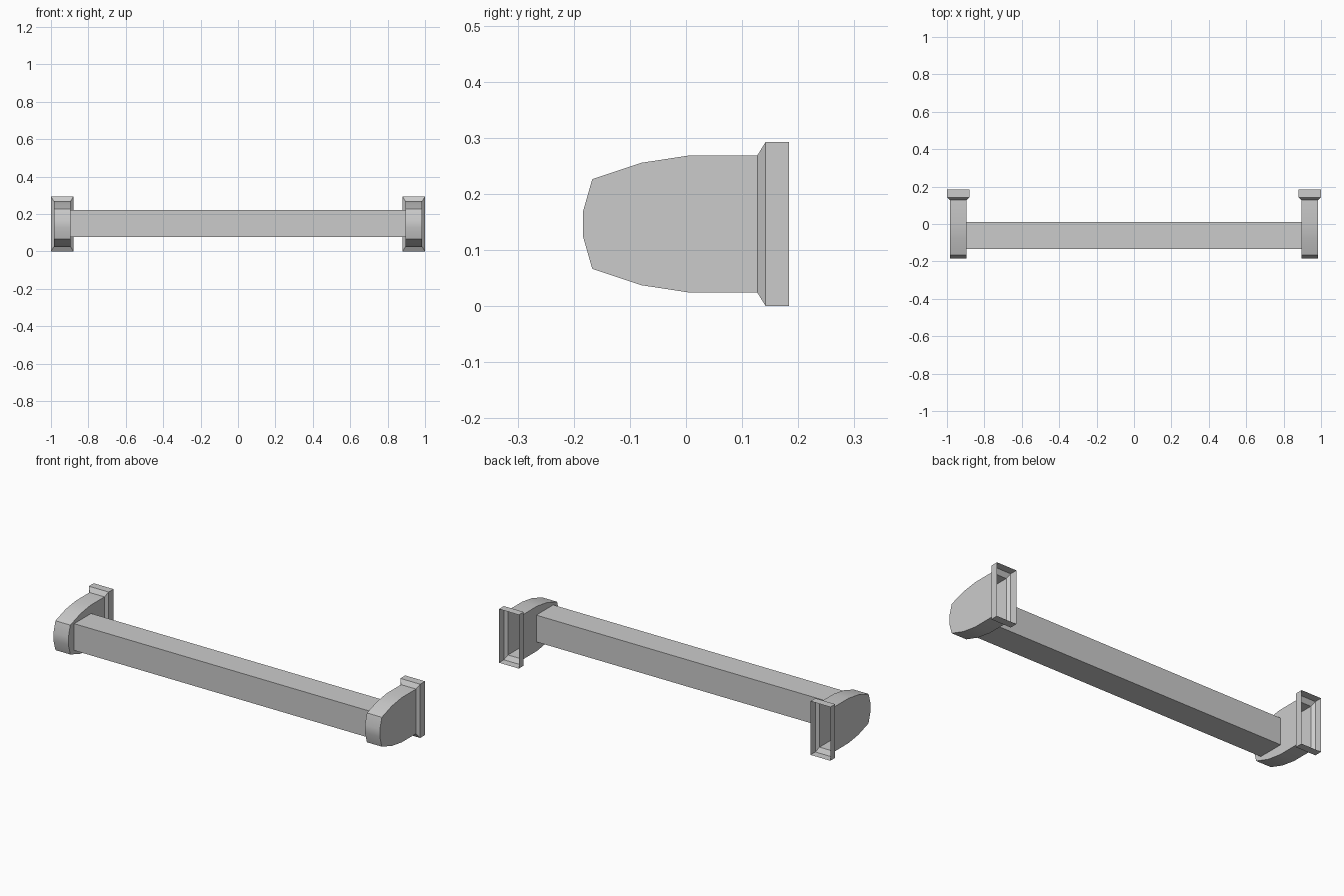
import bpy, bmesh

if "Cube" in bpy.data.objects:
    bpy.data.objects.remove(bpy.data.objects["Cube"])

ZC = 0.1465      # mid height
XC = 0.94        # bracket centre in x
HW = 0.045       # half width of bracket body


def make_object(name, bm):
    bmesh.ops.recalc_face_normals(bm, faces=bm.faces[:])
    mesh = bpy.data.meshes.new(name)
    bm.to_mesh(mesh)
    bm.free()
    obj = bpy.data.objects.new(name, mesh)
    bpy.context.collection.objects.link(obj)
    return obj


def add_bracket(name, x):
    bm = bmesh.new()
    # Upper half of the side profile (y, height from centre), mirrored below
    upper = [(0.127, 0.122), (0.005, 0.122), (-0.08, 0.109),
             (-0.167, 0.080), (-0.184, 0.021)]
    profile = upper + [(y, -h) for y, h in reversed(upper)]
    left = [bm.verts.new((x - HW, y, ZC + h)) for y, h in profile]
    right = [bm.verts.new((x + HW, y, ZC + h)) for y, h in profile]
    bm.faces.new(left)
    bm.faces.new(right[::-1])
    for i in range(len(profile) - 1):
        bm.faces.new((left[i], right[i], right[i + 1], left[i + 1]))

    # Flared wall flange, open at the back
    ring = [left[0], right[0], right[-1], left[-1]]
    for y in (0.142, 0.184):
        nxt = [bm.verts.new((x + sx * 0.06, y, ZC + sz * 0.1465))
               for sx, sz in ((-1, 1), (1, 1), (1, -1), (-1, -1))]
        for i in range(4):
            j = (i + 1) % 4
            bm.faces.new((ring[i], ring[j], nxt[j], nxt[i]))
        ring = nxt

    obj = make_object(name, bm)
    # Smooth the curved nose, keep the edges crisp
    bpy.ops.object.select_all(action='DESELECT')
    bpy.context.view_layer.objects.active = obj
    obj.select_set(True)
    bpy.ops.object.shade_smooth_by_angle(angle=0.5)


# End brackets
add_bracket("left_bracket", -XC)
add_bracket("right_bracket", XC)

# Square rail between the brackets
bm = bmesh.new()
bmesh.ops.create_cube(bm, size=1.0)
bmesh.ops.scale(bm, vec=(2 * (XC - HW), 0.146, 0.146), verts=bm.verts[:])
bmesh.ops.translate(bm, vec=(0, -0.061, 0.149), verts=bm.verts[:])
make_object("rail", bm)
